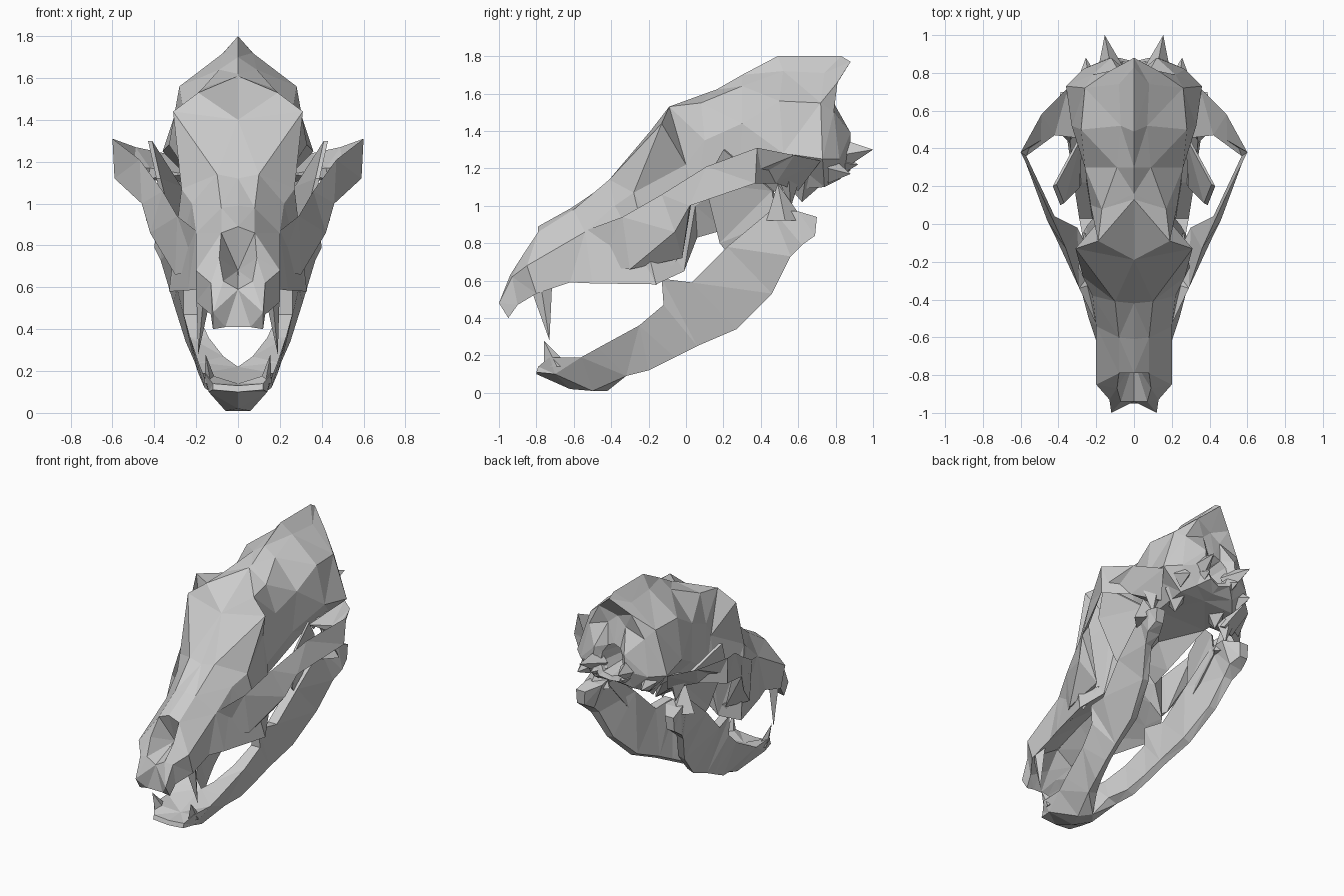
import bpy, bmesh
from mathutils import Vector

bone = bpy.data.materials.new("bone_grey")
bone.diffuse_color = (0.6, 0.6, 0.6, 1)


def finish(name, bm):
    """Mirror a right half across x = 0, weld the seam and facet it."""
    geom = bm.verts[:] + bm.edges[:] + bm.faces[:]
    copy = bmesh.ops.duplicate(bm, geom=geom)["geom"]
    for v in copy:
        if isinstance(v, bmesh.types.BMVert):
            v.co.x = -v.co.x
    bmesh.ops.remove_doubles(bm, verts=bm.verts, dist=0.001)
    bmesh.ops.triangulate(bm, faces=bm.faces)
    bmesh.ops.recalc_face_normals(bm, faces=bm.faces)
    me = bpy.data.meshes.new(name)
    bm.to_mesh(me)
    bm.free()
    me.materials.append(bone)
    ob = bpy.data.objects.new(name, me)
    bpy.context.collection.objects.link(ob)
    return ob


def loft(name, sections, closed=False, caps=(True, True)):
    """Skin a row of equal-length 3D cross-sections."""
    bm = bmesh.new()
    rows = [[bm.verts.new(p) for p in s] for s in sections]
    n = len(rows[0])
    for a, b in zip(rows, rows[1:]):
        for i in range(n if closed else n - 1):
            j = (i + 1) % n
            bm.faces.new((a[i], a[j], b[j], b[i]))
    if caps[0]:
        bm.faces.new(rows[0][::-1])
    if caps[1]:
        bm.faces.new(rows[-1])
    return finish(name, bm)


def spike(name, base, tip, u, v):
    """Four-sided pyramid; u and v are the half-axes of its base."""
    bm = bmesh.new()
    b, u, v = Vector(base), Vector(u), Vector(v)
    ring = [bm.verts.new(b + o) for o in (u, v, -u, -v)]
    t = bm.verts.new(tip)
    for i in range(4):
        bm.faces.new((ring[i], ring[(i + 1) % 4], t))
    bm.faces.new(ring[::-1])
    return finish(name, bm)


# Skull: half sections from top midline, round the side, to bottom midline
face = [
    [(0, -.94, .59), (.07, -.94, .63), (.12, -1.0, .48), (.12, -.95, .40), (.06, -.95, .41), (0, -.95, .41)],
    [(0, -.72, .68), (.09, -.87, .74), (.13, -.93, .62), (.13, -.90, .47), (.07, -.88, .50), (0, -.87, .54)],
    [(0, -.79, .89), (.08, -.79, .86), (.20, -.85, .68), (.20, -.80, .53), (.13, -.79, .58), (0, -.78, .66)],
    [(0, -.61, .99), (.08, -.60, .98), (.20, -.54, .86), (.20, -.62, .59), (.15, -.58, .63), (0, -.55, .74)],
    [(0, -.42, 1.12), (.10, -.41, 1.14), (.22, -.38, 1.0), (.24, -.50, .585), (.19, -.40, .65), (0, -.35, .79)],
    [(0, -.19, 1.40), (.31, -.13, 1.44), (.27, -.28, 1.07), (.33, -.16, .58), (.23, -.16, .65), (0, -.12, .81)],
    [(0, .13, 1.61), (.19, -.09, 1.53), (.20, .0, 1.22), (.25, -.01, .65), (.15, -.01, .73), (0, -.01, .84)],
]
brain = [
    [(0, .16, 1.62), (.17, .08, 1.55), (.23, .1, 1.35), (.20, .05, 1.0), (.13, .06, .83), (0, .06, .96)],
    [(0, .30, 1.70), (.09, .30, 1.64), (.26, .30, 1.44), (.24, .28, 1.15), (.12, .20, .87), (0, .25, 1.02)],
    [(0, .49, 1.80), (.07, .52, 1.72), (.28, .50, 1.56), (.33, .52, 1.28), (.20, .48, 1.08), (0, .48, 1.08)],
    [(0, .83, 1.80), (.08, .74, 1.71), (.26, .72, 1.55), (.36, .73, 1.25), (.22, .74, 1.10), (0, .72, 1.12)],
    [(0, .88, 1.77), (.13, .81, 1.66), (.22, .79, 1.50), (.27, .82, 1.25), (.15, .82, 1.14), (0, .80, 1.14)],
    [(0, .78, 1.61), (.07, .79, 1.55), (.12, .88, 1.39), (.13, .88, 1.28), (.08, .88, 1.19), (0, .86, 1.17)],
    [(0, .82, 1.42), (.05, .82, 1.40), (.08, .84, 1.35), (.09, .85, 1.28), (.06, .86, 1.22), (0, .85, 1.20)],
    [(0, .65, 1.38), (.04, .65, 1.37), (.06, .65, 1.33), (.06, .65, 1.28), (.04, .65, 1.24), (0, .65, 1.23)],
]
loft("skull", face + brain)

# Cheek arches: upper edge, lower edge, inner edge
loft("cheek_arch", [
    [(.20, -.53, .87), (.20, -.46, .68), (.16, -.30, .80)],
    [(.29, -.34, .94), (.30, -.30, .66), (.20, -.22, .70)],
    [(.36, -.13, 1.06), (.42, -.06, .86), (.30, -.02, .72)],
    [(.47, .11, 1.21), (.46, .02, 1.0), (.42, .04, 1.08)],
    [(.60, .38, 1.31), (.59, .37, 1.12), (.57, .36, 1.18)],
    [(.49, .58, 1.27), (.43, .48, 1.12), (.42, .47, 1.17)],
    [(.35, .72, 1.24), (.27, .60, 1.08), (.25, .45, 1.14)],
], closed=True)

# Lower jaw: outer top, outer bottom, inner bottom, inner top
loft("lower_jaw", [
    [(.12, -.79, .14), (.12, -.80, .11), (0, -.80, .10), (0, -.79, .13)],
    [(.16, -.73, .19), (.14, -.70, .10), (0, -.62, .02), (0, -.66, .14)],
    [(.17, -.56, .19), (.06, -.50, .01), (0, -.42, .01), (0, -.42, .22)],
    [(.19, -.47, .24), (.12, -.32, .09), (.05, -.32, .11), (.07, -.38, .27)],
    [(.23, -.25, .36), (.16, -.20, .12), (.11, -.20, .14), (.14, -.25, .36)],
    [(.26, -.12, .47), (.19, -.06, .19), (.15, -.06, .21), (.19, -.12, .47)],
    [(.26, -.13, .61), (.21, .06, .25), (.17, .06, .27), (.20, -.13, .61)],
    [(.29, .03, .59), (.25, .27, .34), (.20, .27, .36), (.22, .03, .59)],
    [(.32, .22, .78), (.31, .46, .53), (.26, .46, .54), (.25, .22, .78)],
    [(.34, .46, .98), (.37, .56, .73), (.31, .55, .74), (.27, .46, .98)],
    [(.38, .60, .97), (.40, .62, .79), (.30, .62, .80), (.25, .60, .97)],
    [(.39, .70, .94), (.39, .69, .84), (.33, .69, .84), (.32, .70, .94)],
], closed=True)

# Rising blade and hinge knob of the lower jaw
blade = [(.27, .28, .68), (.31, .18, .80), (.39, .10, 1.12), (.43, .20, 1.30), (.29, .46, 1.08), (.29, .48, .92)]
loft("jaw_blade", [blade, [(x - .02, y + .01, z) for x, y, z in blade]], closed=True)
spike("jaw_hinge", (.34, .53, .92), (.33, .49, 1.12), (.10, 0, 0), (0, .10, 0))

# Teeth
spike("upper_canine", (.16, -.78, .60), (.19, -.73, .28), (.04, 0, 0), (0, .065, 0))
spike("lower_canine", (.13, -.69, .14), (.155, -.76, .28), (.03, 0, 0), (0, .07, 0))
for x, y, z, r in ((.22, -.38, .62, .10), (.30, -.16, .575, .12)):
    spike("upper_cheek_tooth", (x - .04, y, .72), (x, y, z), (.03, 0, 0), (0, r, 0))

# Bony points at the back and base of the skull
spike("neck_knob", (.12, .82, 1.27), (.155, 1.0, 1.30), (.07, 0, 0), (0, 0, .09))
spike("neck_knob_lower", (.11, .82, 1.23), (.12, .92, 1.22), (.06, 0, 0), (0, 0, .07))
spike("rear_process", (.24, .76, 1.20), (.255, .88, 1.17), (.06, 0, 0), (0, 0, .08))
spike("hinge_process", (.31, .55, 1.15), (.31, .56, .99), (.08, 0, 0), (0, .06, 0))
spike("ear_bulb", (.17, .64, 1.16), (.17, .62, 1.02), (.10, 0, 0), (0, .14, 0))
